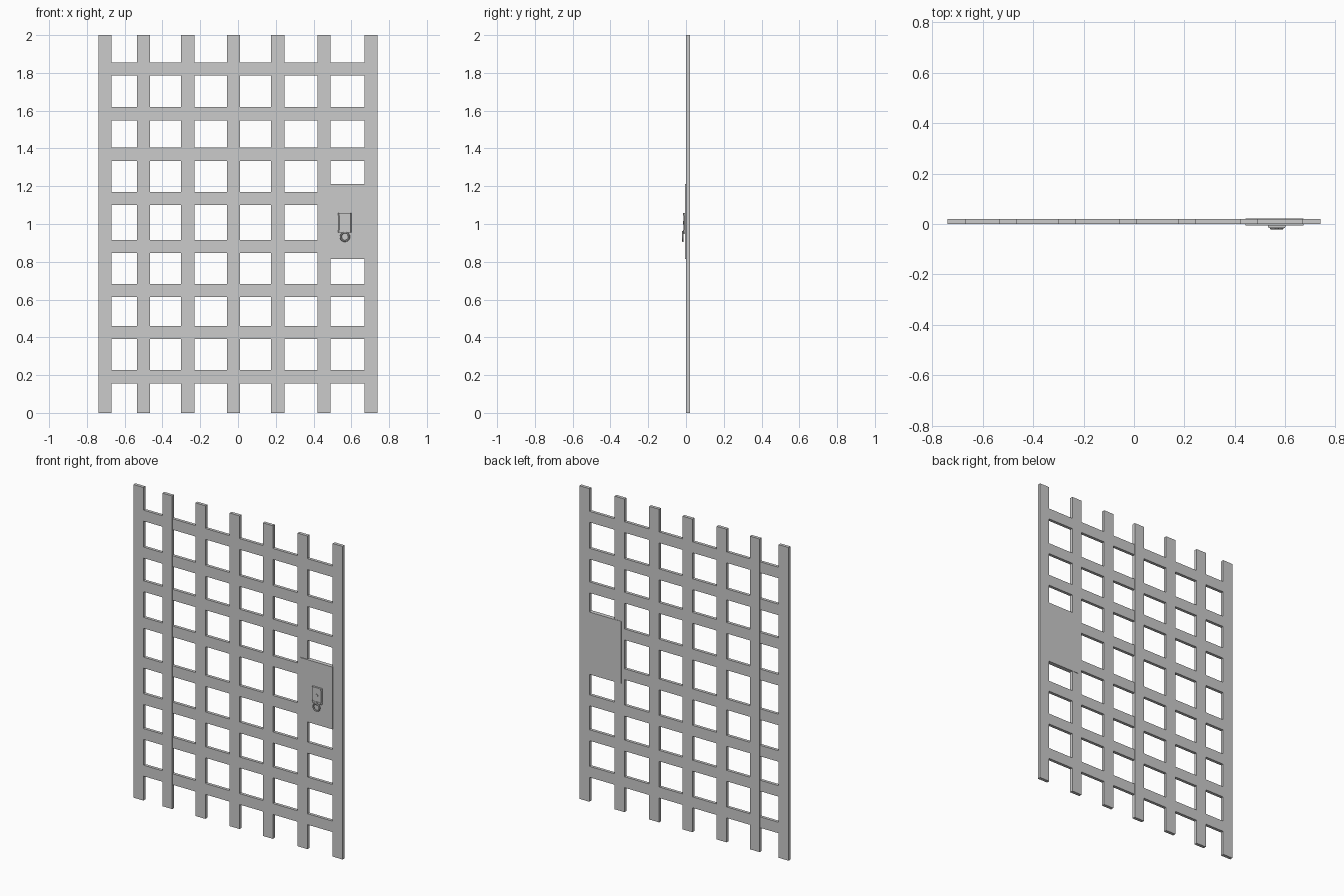
import bpy, bmesh, math

if "Cube" in bpy.data.objects:
    bpy.data.objects.remove(bpy.data.objects["Cube"])

BAR_W = 0.07
LOCK_X = 0.566


def mesh_object(name, bm):
    bmesh.ops.recalc_face_normals(bm, faces=bm.faces)
    mesh = bpy.data.meshes.new(name)
    bm.to_mesh(mesh)
    bm.free()
    obj = bpy.data.objects.new(name, mesh)
    bpy.context.collection.objects.link(obj)
    return obj


def box(name, x0, x1, y0, y1, z0, z1):
    bm = bmesh.new()
    bmesh.ops.create_cube(bm, size=1)
    for v in bm.verts:
        v.co.x = x0 + (v.co.x + 0.5) * (x1 - x0)
        v.co.y = y0 + (v.co.y + 0.5) * (y1 - y0)
        v.co.z = z0 + (v.co.z + 0.5) * (z1 - z0)
    return mesh_object(name, bm)


def extrude_z(name, profile, z0, z1):
    bm = bmesh.new()
    face = bm.faces.new([bm.verts.new((x, y, z0)) for x, y in profile])
    ext = bmesh.ops.extrude_face_region(bm, geom=[face])
    for v in ext["geom"]:
        if isinstance(v, bmesh.types.BMVert):
            v.co.z = z1
    return mesh_object(name, bm)


def disc(name, x, y, z, radius, depth):
    bpy.ops.mesh.primitive_cylinder_add(vertices=16, radius=radius, depth=depth,
                                        location=(x, y, z), rotation=(math.pi / 2, 0, 0))
    bpy.context.object.name = name


# Upright bars, full height
for i, x in enumerate((-0.704, -0.5, -0.266, -0.024, 0.211, 0.456, 0.704)):
    box(f"upright_bar_{i}", x - BAR_W / 2, x + BAR_W / 2, 0, 0.02, 0, 2)

# Cross bars, in the same plane, between the outer uprights
for i, z in enumerate((0.191, 0.425, 0.648, 0.881, 1.135, 1.369, 1.584, 1.82)):
    box(f"cross_bar_{i}", -0.704, 0.704, 0.0005, 0.0195, z - BAR_W / 2, z + BAR_W / 2)

# Lock plate, slightly thicker than the bars
box("lock_plate", 0.443, 0.671, -0.005, 0.022, 0.815, 1.213)

# Escutcheon with chamfered sides, and a lip at top and bottom
shape = [(-0.034, -0.004), (-0.034, -0.009), (-0.029, -0.014),
         (0.029, -0.014), (0.034, -0.009), (0.034, -0.004)]
extrude_z("escutcheon", [(LOCK_X + x, y) for x, y in shape], 0.958, 1.054)
for name, z in (("upper_lip", 1.051), ("lower_lip", 0.961)):
    extrude_z(name, [(LOCK_X + x * 1.04, y * 1.2) for x, y in shape], z - 0.006, z + 0.006)
disc("keyhole_boss", LOCK_X, -0.014, 1.006, 0.009, 0.006)

# Pull ring hanging from a small pivot
bpy.ops.mesh.primitive_torus_add(major_radius=0.022, minor_radius=0.005,
                                 major_segments=20, minor_segments=8,
                                 location=(LOCK_X, -0.017, 0.932),
                                 rotation=(math.pi / 2, 0, 0))
bpy.context.object.name = "pull_ring"
bpy.ops.object.shade_smooth_by_angle()
box("ring_pivot", LOCK_X - 0.008, LOCK_X + 0.008, -0.02, -0.004, 0.946, 0.962)
